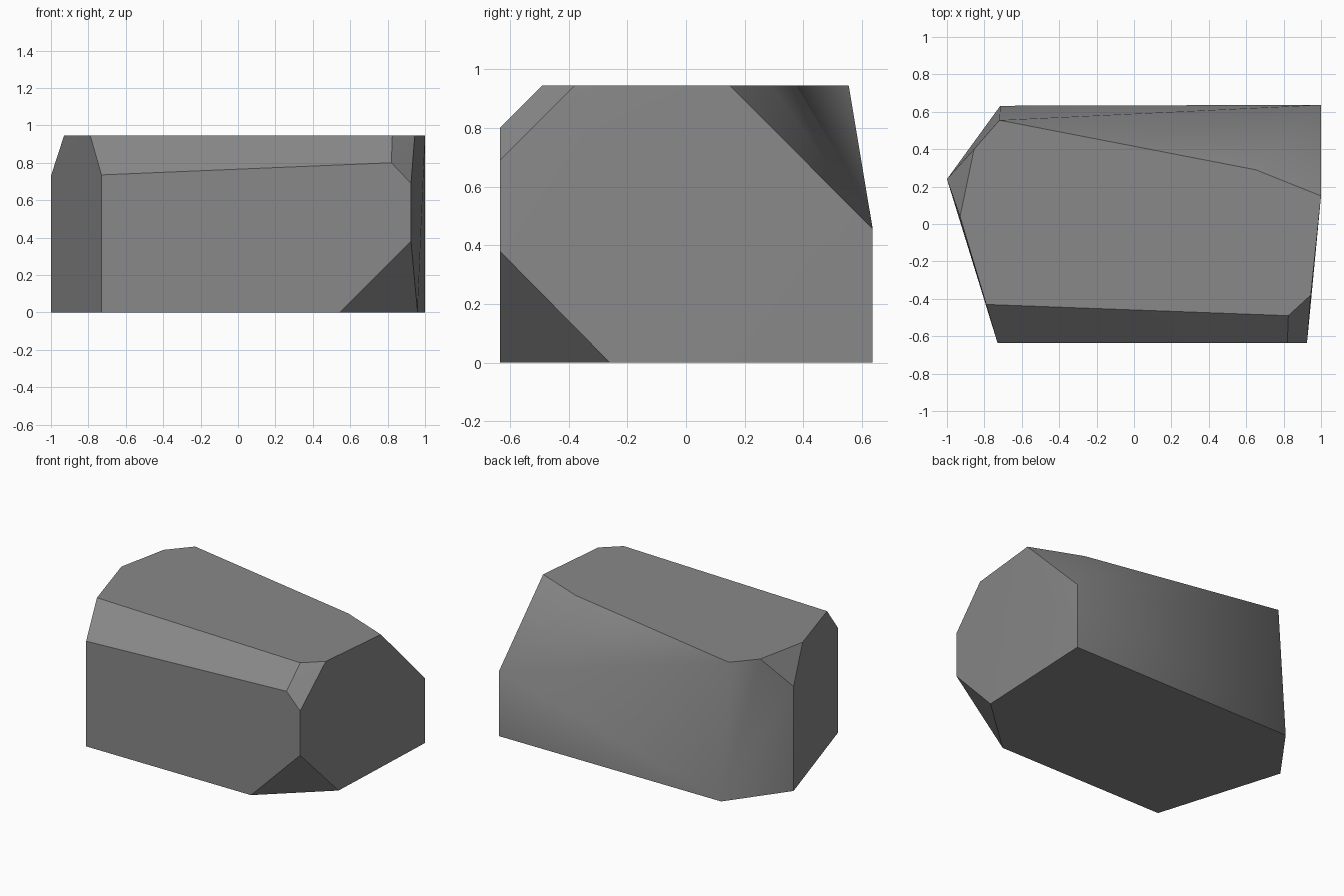
import bpy
import bmesh
from math import radians

if "Cube" in bpy.data.objects:
    bpy.data.objects.remove(bpy.data.objects["Cube"])


def make_material(name, colour):
    mat = bpy.data.materials.new(name)
    mat.use_nodes = True
    mat.diffuse_color = colour
    mat.node_tree.nodes["Principled BSDF"].inputs["Base Color"].default_value = colour
    return mat


TOP = 0.945
FRONT = -0.635
BACK = 0.637

# Footprint on the ground, with the front right corner chipped away
base_ring = [(-1, 0.24), (-0.73, FRONT), (0.545, FRONT),
             (0.96, -0.26), (1, BACK), (-0.715, 0.632)]

# Corners where the upright sides meet the chipped edges: x, y, height
shoulders = [(-1, 0.24, 0.73), (-0.73, FRONT, 0.735), (0.82, FRONT, 0.8),
             (0.925, FRONT, 0.69), (0.925, FRONT, 0.38), (1, BACK, 0.455)]

# Flat top
top_ring = [(-0.93, 0.04), (-0.79, -0.43), (0.825, -0.49), (0.945, -0.38),
            (1, 0.15), (0.65, 0.29), (-0.72, 0.555), (-0.855, 0.4)]

# Boulder: one convex block wrapped around the rings
bm = bmesh.new()
corners = [(x, y, 0) for x, y in base_ring]
corners += shoulders
corners += [(x, y, TOP) for x, y in top_ring]
for corner in corners:
    bm.verts.new(corner)
bmesh.ops.convex_hull(bm, input=bm.verts)
bmesh.ops.dissolve_limit(bm, angle_limit=radians(1), verts=bm.verts, edges=bm.edges)
bmesh.ops.recalc_face_normals(bm, faces=bm.faces)
bm.normal_update()

# Crisp chipped edges, with a softly rounded sloping back
for face in bm.faces:
    face.smooth = True
for edge in bm.edges:
    on_back = all(face.normal.y > 0.62 for face in edge.link_faces)
    edge.smooth = on_back or edge.calc_face_angle() < radians(20)

mesh = bpy.data.meshes.new("boulder")
bm.to_mesh(mesh)
bm.free()
mesh.materials.append(make_material("stone grey", (0.25, 0.25, 0.25, 1)))
boulder = bpy.data.objects.new("boulder", mesh)
bpy.context.collection.objects.link(boulder)
